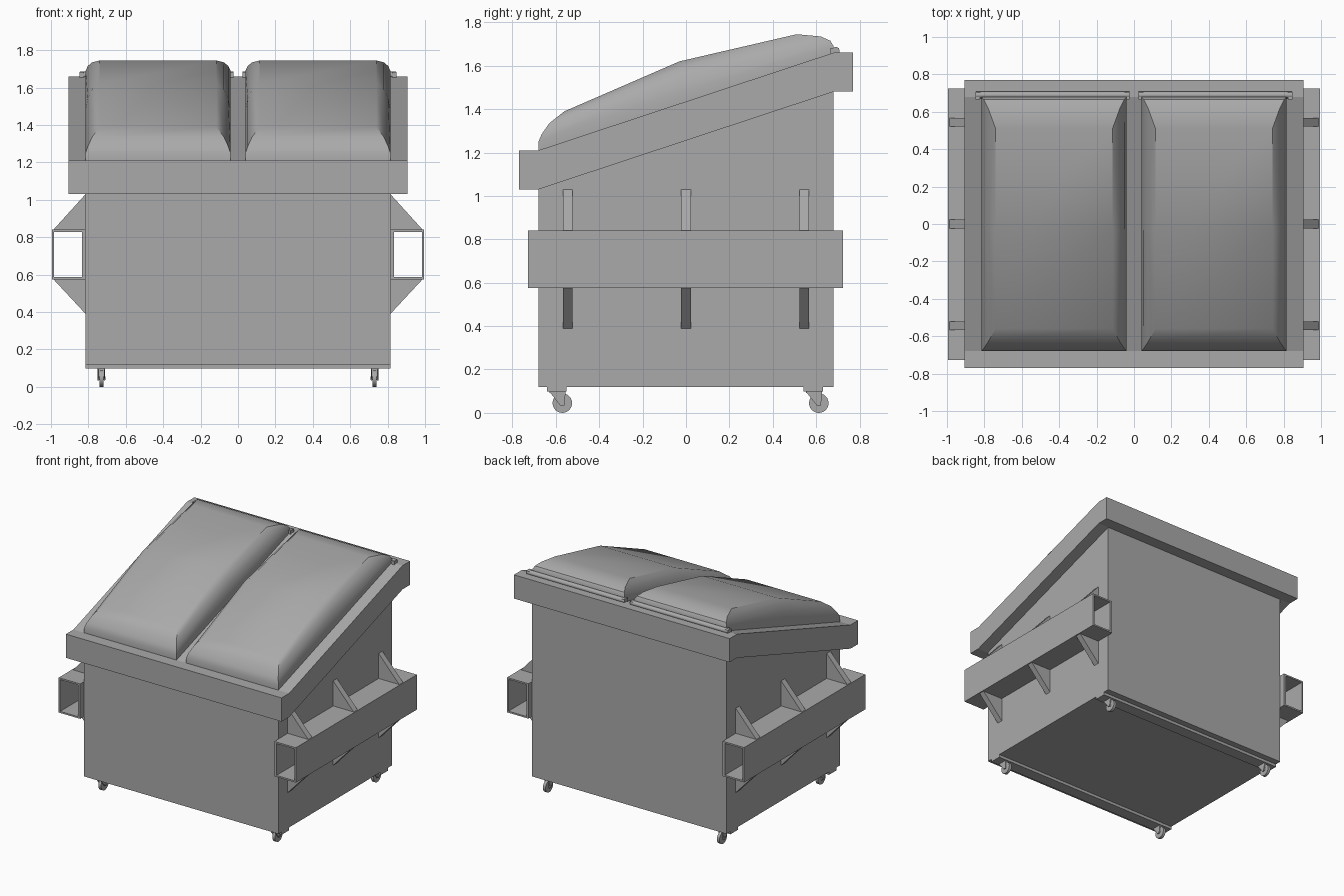
import bpy, bmesh, math
from mathutils import Matrix

cube = bpy.data.objects.get("Cube")
if cube:
    bpy.data.objects.remove(cube, do_unlink=True)

grey = bpy.data.materials.new("painted_grey_steel")
grey.use_nodes = True
COLOUR = (0.4, 0.4, 0.4, 1)
grey.diffuse_color = COLOUR
grey.node_tree.nodes["Principled BSDF"].inputs["Base Color"].default_value = COLOUR


def finish(name, bm, smooth=None):
    bmesh.ops.recalc_face_normals(bm, faces=bm.faces)
    mesh = bpy.data.meshes.new(name)
    bm.to_mesh(mesh)
    bm.free()
    mesh.materials.append(grey)
    obj = bpy.data.objects.new(name, mesh)
    bpy.context.collection.objects.link(obj)
    if smooth:
        bpy.ops.object.select_all(action='DESELECT')
        obj.select_set(True)
        bpy.context.view_layer.objects.active = obj
        bpy.ops.object.shade_smooth_by_angle(angle=math.radians(smooth))
    return obj


def prism(name, profile, lo, hi, axis):
    """Extrude a flat profile, (y, z) along x or (x, z) along y."""
    bm = bmesh.new()
    place = (lambda p, t: (t, *p)) if axis == 'x' else (lambda p, t: (p[0], t, p[1]))
    face = bm.faces.new([bm.verts.new(place(p, lo)) for p in profile])
    ext = bmesh.ops.extrude_face_region(bm, geom=[face])
    verts = [g for g in ext['geom'] if isinstance(g, bmesh.types.BMVert)]
    step = (hi - lo, 0, 0) if axis == 'x' else (0, hi - lo, 0)
    bmesh.ops.translate(bm, verts=verts, vec=step)
    return finish(name, bm)


def rect(a0, a1, z0, z1):
    return [(a0, z0), (a1, z0), (a1, z1), (a0, z1)]


def rod(name, centre, radius, length, sides=20):
    bm = bmesh.new()
    bmesh.ops.create_cone(bm, cap_ends=True, segments=sides, radius1=radius,
                          radius2=radius, depth=length,
                          matrix=Matrix.Translation(centre) @ Matrix.Rotation(math.pi / 2, 4, 'Y'))
    return finish(name, bm, 40)


# Bin body with a sloping top, and the overhanging rim
W, D = 0.815, 0.68
prism("body", [(-D, 0.12), (D, 0.12), (D, 1.52), (-D, 1.07)], -W, W, 'x')
prism("rim", [(-0.77, 1.03), (-D, 1.03), (D, 1.48), (0.77, 1.48),
              (0.77, 1.66), (D, 1.66), (-D, 1.21), (-0.77, 1.21)], -0.905, 0.905, 'x')


# Domed lids: stacked rings of (inset, front y, back y, front z, middle z, back z)
RINGS = [(0, -0.68, 0.68, 1.205, 1.42, 1.655),
         (0, -0.68, 0.68, 1.25, 1.48, 1.69),
         (0.012, -0.665, 0.665, 1.285, 1.54, 1.715),
         (0.035, -0.63, 0.62, 1.335, 1.59, 1.735),
         (0.075, -0.56, 0.51, 1.39, 1.62, 1.745)]


def lid(name, x0, x1):
    bm = bmesh.new()
    loops = []
    for inset, yf, yb, zf, zm, zb in RINGS:
        a, b = x0 + inset, x1 - inset
        pts = [(a, yf, zf), (b, yf, zf), (b, -0.03, zm),
               (b, yb, zb), (a, yb, zb), (a, -0.03, zm)]
        loops.append([bm.verts.new(p) for p in pts])
    for low, high in zip(loops, loops[1:]):
        for i in range(6):
            j = (i + 1) % 6
            bm.faces.new((low[i], low[j], high[j], high[i]))
    for ring in (loops[0], loops[-1]):
        bm.faces.new((ring[0], ring[1], ring[2], ring[5]))
        bm.faces.new((ring[5], ring[2], ring[3], ring[4]))
    finish(name, bm, 35)


for side, s in (("left", 1), ("right", -1)):
    x0, x1 = sorted((s * 0.04, s * W))
    lid(side + "_lid", x0, x1)

    # Hinge rod with a small bracket at each end
    mid = s * 0.435
    rod(side + "_hinge_rod", (mid, 0.69, 1.668), 0.018, 0.82)
    for end in (-1, 1):
        x = mid + end * 0.4
        prism(side + "_hinge_bracket", rect(0.665, 0.705, 1.64, 1.682),
              x - 0.012, x + 0.012, 'x')

    # Open fork pocket made of four plates
    xa, xb = s * W, s * 0.995
    for part, prof in (("inner", rect(xa, s * 0.833, 0.575, 0.84)),
                       ("outer", rect(s * 0.983, xb, 0.575, 0.84)),
                       ("top", rect(s * 0.833, s * 0.983, 0.828, 0.84)),
                       ("bottom", rect(s * 0.833, s * 0.983, 0.575, 0.587))):
        prism(f"{side}_pocket_{part}", prof, -0.728, 0.724, 'y')

    # Triangular gussets above and below the pocket
    for y in (-0.545, 0, 0.545):
        for part, z_tip, z_wall in (("upper", 0.84, 1.03), ("lower", 0.575, 0.39)):
            prism(f"{side}_{part}_gusset", [(xa, z_tip), (s * 0.987, z_tip), (xa, z_wall)],
                  y - 0.023, y + 0.023, 'y')

# Caster rails across the underside, with trailing casters
for end, y in (("front", -0.595), ("back", 0.587)):
    prism(end + "_caster_rail", rect(y - 0.045, y + 0.045, 0.098, 0.122), -W, W, 'x')
    for side, x in (("left", 0.73), ("right", -0.73)):
        name = f"{end}_{side}_"
        axle = y + 0.025
        rod(name + "wheel", (x, axle, 0.045), 0.045, 0.022, 24)
        rod(name + "axle", (x, axle, 0.045), 0.01, 0.044, 10)
        prism(name + "fork_crown", rect(y - 0.035, y + 0.04, 0.092, 0.1), x - 0.02, x + 0.02, 'x')
        for off in (-0.017, 0.017):
            prism(name + "fork_arm", [(y - 0.035, 0.098), (axle - 0.01, 0.035),
                                      (axle + 0.01, 0.035), (y + 0.04, 0.098)],
                  x + off - 0.003, x + off + 0.003, 'x')
